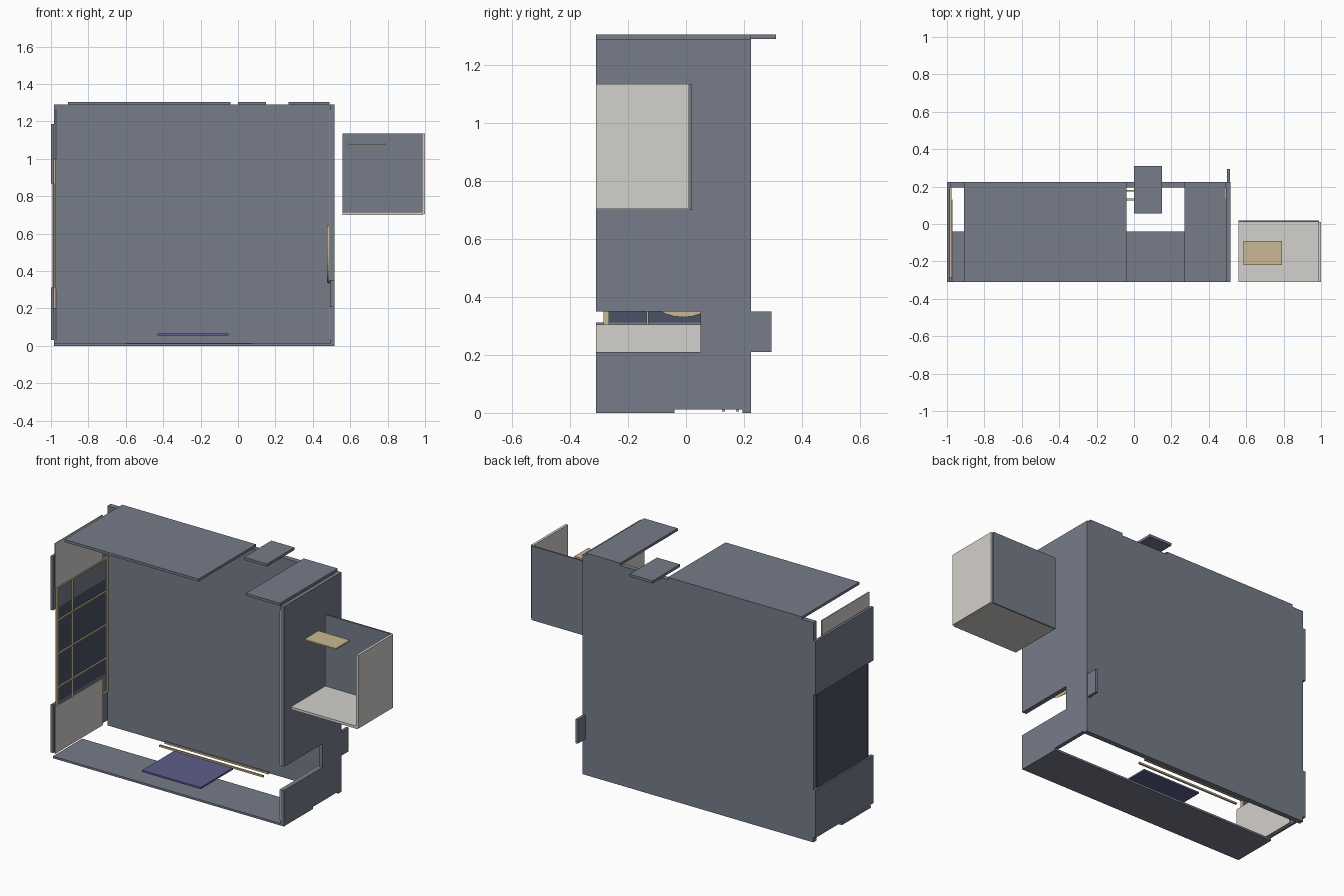
import bpy
import bmesh
from mathutils import Vector

if "Cube" in bpy.data.objects:
    bpy.data.objects.remove(bpy.data.objects["Cube"], do_unlink=True)


def material(name, rgb):
    lin = [((c / 255 + 0.055) / 1.055) ** 2.4 for c in rgb] + [1.0]
    m = bpy.data.materials.new(name)
    m.use_nodes = True
    m.diffuse_color = lin
    m.node_tree.nodes["Principled BSDF"].inputs["Base Color"].default_value = lin
    return m


GREY = material("slate grey", (118, 124, 137))
PALE = material("pale plaster", (212, 209, 204))
TAN = material("tan wood", (202, 185, 147))
GLASS = material("dark blue glass", (74, 82, 101))
PURPLE = material("muted purple", (92, 94, 138))


def finish(name, bm, mat):
    mesh = bpy.data.meshes.new(name)
    bm.to_mesh(mesh)
    bm.free()
    mesh.materials.append(mat)
    obj = bpy.data.objects.new(name, mesh)
    bpy.context.collection.objects.link(obj)
    return obj


def box(name, x, y, z, mat):
    """Box from its (min, max) range on each axis."""
    bm = bmesh.new()
    bmesh.ops.create_cube(bm, size=1)
    for v in bm.verts:
        v.co = Vector([(a + b) / 2 + c * (b - a) for (a, b), c in zip((x, y, z), v.co)])
    return finish(name, bm, mat)


def extrude_yz(name, outline, x0, x1, mat):
    """Panel with a y-z outline and thickness along x."""
    bm = bmesh.new()
    face = bm.faces.new([bm.verts.new((x0, y, z)) for y, z in outline])
    new = bmesh.ops.extrude_face_region(bm, geom=[face])["geom"]
    moved = [g for g in new if isinstance(g, bmesh.types.BMVert)]
    bmesh.ops.translate(bm, verts=moved, vec=(x1 - x0, 0, 0))
    bmesh.ops.recalc_face_normals(bm, faces=bm.faces)
    return finish(name, bm, mat)


FRONT, BACK = -0.31, 0.225
LEFT, RIGHT = -0.985, 0.515
DEPTH = (FRONT, BACK)

# Main back slab and the bottom strip in front of the open gap
box("back_slab", (LEFT, RIGHT), (0.195, BACK), (0, 1.29), GREY)
box("bottom_strip", (LEFT, RIGHT), (FRONT, -0.04), (0, 0.012), GREY)

# Top panels and the small plate over the opening
for name, x, y in (("wide_top_panel", (-0.91, -0.04), DEPTH),
                   ("narrow_top_panel", (0.27, 0.49), DEPTH),
                   ("small_top_plate", (0.0, 0.15), (0.055, 0.31))):
    box(name, x, y, (1.29, 1.305), GREY)

# Side wall with a slot open at its front edge
extrude_yz("slotted_wall",
           [(FRONT, 0.012), (BACK, 0.012), (BACK, 1.29), (FRONT, 1.29),
            (FRONT, 0.35), (0.05, 0.35), (0.05, 0.21), (FRONT, 0.21)],
           0.492, RIGHT, GREY)
box("slot_plate", (0.497, 0.513), (0.055, 0.295), (0.21, 0.35), GREY)
box("slotted_wall_lining_upper", (0.487, 0.492), (FRONT, 0.13), (0.35, 1.265), PALE)
box("slotted_wall_lining_lower", (0.487, 0.492), (FRONT, 0.13), (0.03, 0.21), PALE)

# Round wall disc beside the slot
bm = bmesh.new()
bmesh.ops.create_cone(bm, cap_ends=True, segments=32, radius1=0.16, radius2=0.15, depth=0.014)
for v in bm.verts:
    v.co = Vector((0.483 - v.co.z, -0.01 + v.co.x, 0.49 + v.co.y))
bmesh.ops.recalc_face_normals(bm, faces=bm.faces)
finish("round_wall_disc", bm, TAN)

# Window wall: outer panels, inner linings and glass
for part, outer, inner in (("lower", (0.03, 0.312), (0.03, 0.305)),
                           ("upper", (0.868, 1.185), (1.0, 1.265))):
    box(part + "_outer_panel", (-1.0, LEFT), DEPTH, outer, GREY)
    box(part + "_lining", (-0.976, -0.97), (FRONT, 0.13), inner, PALE)
box("window_glass", (-0.991, LEFT), (-0.275, 0.2), (0.312, 0.868), GLASS)

# Window frame bars
FX = (LEFT, -0.977)
for i, (y, w) in enumerate(((-0.275, 0.01), (-0.133, 0.004), (0.185, 0.009))):
    box(f"window_upright_{i}", FX, (y - w, y + w), (0.2, 1.0), TAN)
for i in range(5):
    z = 0.205 + 0.197 * i
    w = 0.008 if i in (0, 4) else 0.004
    box(f"window_crossbar_{i}", FX, (-0.275, 0.185), (z - w, z + w), TAN)

# Loose plate and thin rods near the bottom gap
box("purple_plate", (-0.43, -0.05), (-0.276, 0.024), (0.055, 0.065), PURPLE)
for i, y in enumerate((0.13, 0.178)):
    box(f"thin_rod_{i}", (-0.6, 0.075), (y - 0.005, y + 0.005), (0.004, 0.014), TAN)

# Detached open alcove with a small shelf
box("alcove_back", (0.56, 0.99), (0.01, 0.02), (0.7, 1.135), GREY)
box("alcove_side", (0.985, 1.0), (FRONT, 0.01), (0.705, 1.135), PALE)
box("alcove_floor", (0.56, 0.99), (FRONT, 0.01), (0.7, 0.715), PALE)
box("alcove_shelf", (0.585, 0.79), (-0.22, -0.09), (1.077, 1.085), TAN)
